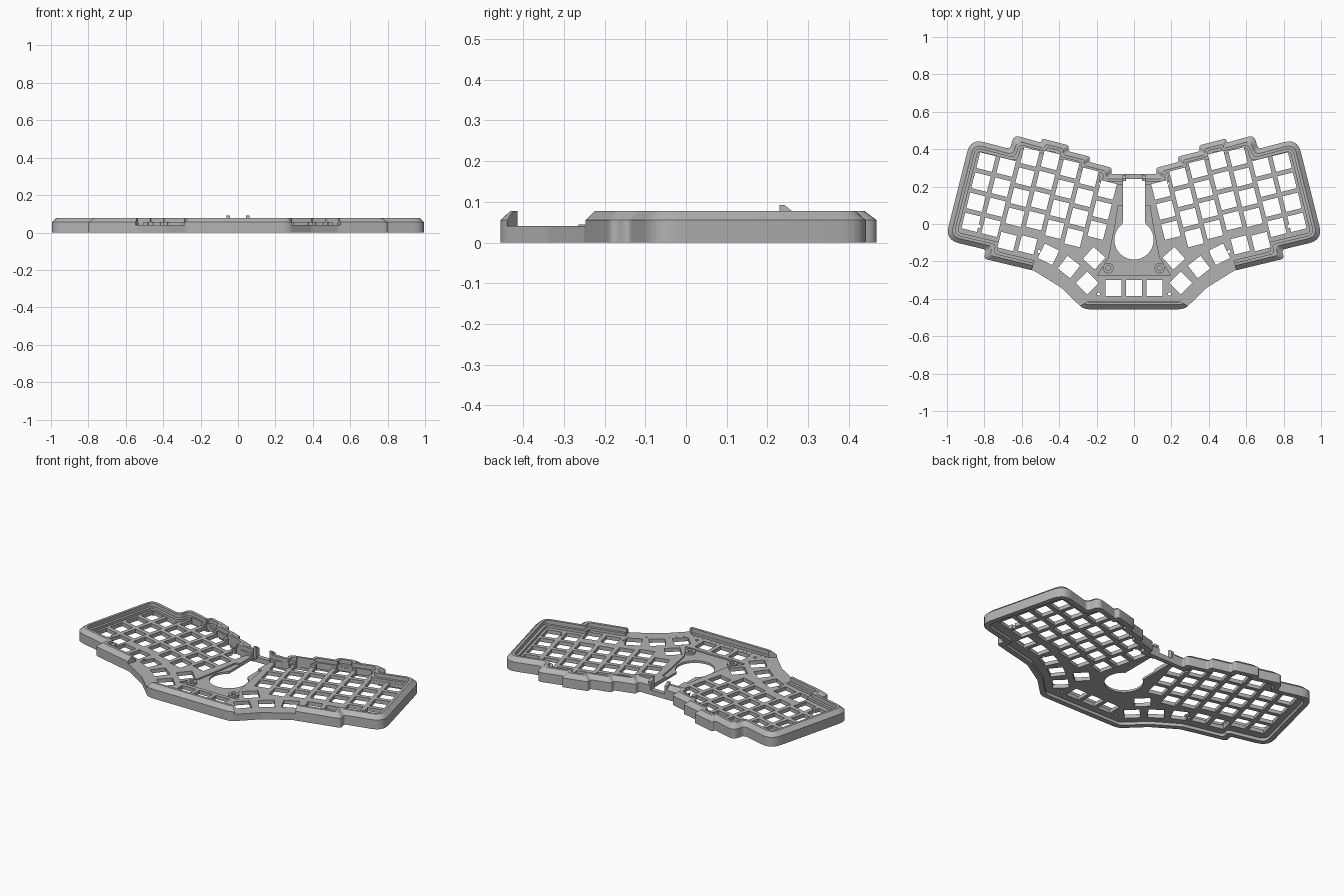
import bpy, bmesh, math
from mathutils import Vector

if "Cube" in bpy.data.objects:
    bpy.data.objects.remove(bpy.data.objects["Cube"])

GREY = bpy.data.materials.new("case grey")
GREY.diffuse_color = (0.45, 0.45, 0.45, 1)
GREY.use_nodes = True
GREY.node_tree.nodes["Principled BSDF"].inputs["Base Color"].default_value = GREY.diffuse_color


def make(name, bm):
    bmesh.ops.recalc_face_normals(bm, faces=bm.faces[:])
    me = bpy.data.meshes.new(name)
    bm.to_mesh(me)
    bm.free()
    me.materials.append(GREY)
    ob = bpy.data.objects.new(name, me)
    bpy.context.collection.objects.link(ob)
    return ob


def loft(bm, rings, close=False):
    loops = [[bm.verts.new(p) for p in ring] for ring in rings]
    n = len(loops[0])
    for a, b in zip(loops, loops[1:] + (loops[:1] if close else [])):
        for i in range(n):
            bm.faces.new((a[i], a[(i + 1) % n], b[(i + 1) % n], b[i]))
    if not close:
        bm.faces.new(loops[0])
        bm.faces.new(loops[-1])


def prism(bm, pts, z0, z1):
    loft(bm, [[(x, y, z) for x, y in pts] for z in (z0, z1)])


def circle(x, y, r, n):
    return [(x + r * math.cos(2 * math.pi * i / n), y + r * math.sin(2 * math.pi * i / n))
            for i in range(n)]


def mirrored(half):
    return half + [(-x, y) for x, y in reversed(half)]


def square(x, y, size, deg):
    a = math.radians(deg)
    h = size / 2
    return [(x + u * math.cos(a) - v * math.sin(a), y + u * math.sin(a) + v * math.cos(a))
            for u, v in ((-h, -h), (h, -h), (h, h), (-h, h))]


def cut(ob, polys, z0, z1):
    bm = bmesh.new()
    for p in polys:
        prism(bm, p, z0, z1)
    cutter = make("cutter", bm)
    cutter.hide_render = True
    mod = ob.modifiers.new("cut", 'BOOLEAN')
    mod.operation = 'DIFFERENCE'
    mod.solver = 'EXACT'
    mod.object = cutter
    bpy.context.view_layer.objects.active = ob
    bpy.ops.object.modifier_apply(modifier=mod.name)
    bpy.data.objects.remove(cutter, do_unlink=True)


# Case outline with sharp corners, left half from front to back
OUTLINE = [Vector(p) for p in mirrored([
    (-0.27, -0.456), (-0.39, -0.34), (-0.535, -0.25), (-0.805, -0.185), (-0.788, -0.138),
    (-1.01, -0.085), (-0.874, 0.457), (-0.663, 0.401), (-0.643, 0.476), (-0.497, 0.435),
    (-0.49, 0.457), (-0.347, 0.42), (-0.353, 0.39), (-0.234, 0.36), (-0.24, 0.332),
    (-0.117, 0.30), (-0.123, 0.266)])]


def ring(inset, z, radius=0.075, segs=5):
    """Outline moved inwards, with rounded corners."""
    n = len(OUTLINE)
    pts, turns = [], []
    for i in range(n):
        p = OUTLINE[i]
        d0 = (p - OUTLINE[i - 1]).normalized()
        d1 = (OUTLINE[(i + 1) % n] - p).normalized()
        n0, n1 = Vector((d0.y, -d0.x)), Vector((d1.y, -d1.x))
        pts.append(p + (n0 + n1) * inset / (1 + n0.dot(n1)))
        turns.append(-(d0.x * d1.y - d0.y * d1.x))
    out = []
    for i in range(n):
        p, a, b = pts[i], pts[i - 1], pts[(i + 1) % n]
        r = max(radius - inset if turns[i] > 0 else radius * 0.3 + inset, 0.012)
        ang = math.asin(min(1, abs(turns[i])))
        s = max(0.001, min(r * math.tan(ang / 2), 0.45 * (a - p).length, 0.45 * (b - p).length))
        a, b = p + (a - p).normalized() * s, p + (b - p).normalized() * s
        for k in range(segs + 1):
            t = k / segs
            q = a * (1 - t) ** 2 + p * 2 * t * (1 - t) + b * t * t
            out.append((q.x, q.y, z))
    return out


# Case: recessed underside, chamfered rim, inner ledge and switch plate
bm = bmesh.new()
loft(bm, [ring(d, z) for d, z in (
    (0.03, 0.018), (0.03, 0), (0, 0), (0, 0.055), (0.025, 0.078), (0.04, 0.078),
    (0.04, 0.055), (0.055, 0.055), (0.055, 0.04))])
case = make("keyboard_case", bm)

# Open wrist side: the rim is removed except for the front lip
cut(case, [mirrored([(-0.25, -0.414), (-0.315, -0.46), (-0.50, -0.45),
                     (-0.565, -0.30), (-0.53, -0.19)])], 0.0403, 0.2)
# Cable gap in the back wall
cut(case, [[(-0.045, 0.2), (0.045, 0.2), (0.045, 0.3), (-0.045, 0.3)]], 0.03, 0.2)
# Shallow centre panel
cut(case, [mirrored([(-0.195, -0.275), (-0.135, -0.18), (-0.10, 0.0), (-0.085, 0.1)])], 0.031, 0.2)

# Centre slot running into the round opening
arc = [(-0.105 * math.sin(a), -0.085 - 0.105 * math.cos(a))
       for a in [math.radians(4 + 141 * i / 16) for i in range(17)]]
cut(case, [mirrored(arc + [(-0.06, 0.02), (-0.06, 0.24)])], -0.1, 0.2)

# Switch holes: staggered columns, fanned thumb keys, front row
TILT, PITCH, HOLE = -14, 0.1107, 0.086
ca, sa = math.cos(math.radians(TILT)), math.sin(math.radians(TILT))
keys = []
for col, (shift, first, last) in enumerate([(0, 0, 4), (0, 0, 4), (0.083, 0, 5), (0.092, 0, 5),
                                            (0.072, 0, 4), (0.054, 0, 4), (0.012, 0, 3)]):
    for row in range(first, last):
        u, v = col * PITCH, shift - row * PITCH
        x, y = -0.791 + u * ca - v * sa, 0.331 + u * sa + v * ca
        if row == 4:
            x, y = x - 0.015, y - 0.022
        keys.append((x, y, TILT))
keys += [(-0.457, -0.162, -26), (-0.348, -0.23, -38), (-0.25, -0.315, -45), (-0.213, -0.183, -42)]
keys += [(-x, y, -a) for x, y, a in keys]
keys += [(x, -0.342, 0) for x in (-0.11, 0, 0.11)]
cut(case, [square(x, y, HOLE, a) for x, y, a in keys], -0.1, 0.2)

# Small screw holes
screws = [(-0.19, -0.374), (-0.508, -0.148), (-0.182, 0.218), (-0.828, -0.012), (-0.288, 0.318)]
cut(case, [circle(s * x, y, 0.009, 12) for x, y in screws for s in (1, -1)], -0.1, 0.05)

# Screw bosses on the centre panel
bm = bmesh.new()
for x in (-0.137, 0.137):
    loft(bm, [[(px, py, z) for px, py in circle(x, -0.236, r, 24)]
              for r, z in ((0.028, 0.03), (0.028, 0.044), (0.013, 0.044), (0.013, 0.03))], True)
bosses = make("screw_bosses", bm)

# Clip prongs beside the cable gap
bm = bmesh.new()
for s in (1, -1):
    side = [(0.23, 0.02), (0.262, 0.02), (0.262, 0.076), (0.242, 0.092), (0.23, 0.092)]
    loft(bm, [[(s * x, y, z) for y, z in side] for x in (0.044, 0.061)])
prongs = make("clip_prongs", bm)

for ob in (case, bosses, prongs):
    bpy.ops.object.select_all(action='DESELECT')
    ob.select_set(True)
    bpy.context.view_layer.objects.active = ob
    bpy.ops.object.shade_smooth_by_angle(angle=math.radians(25))
